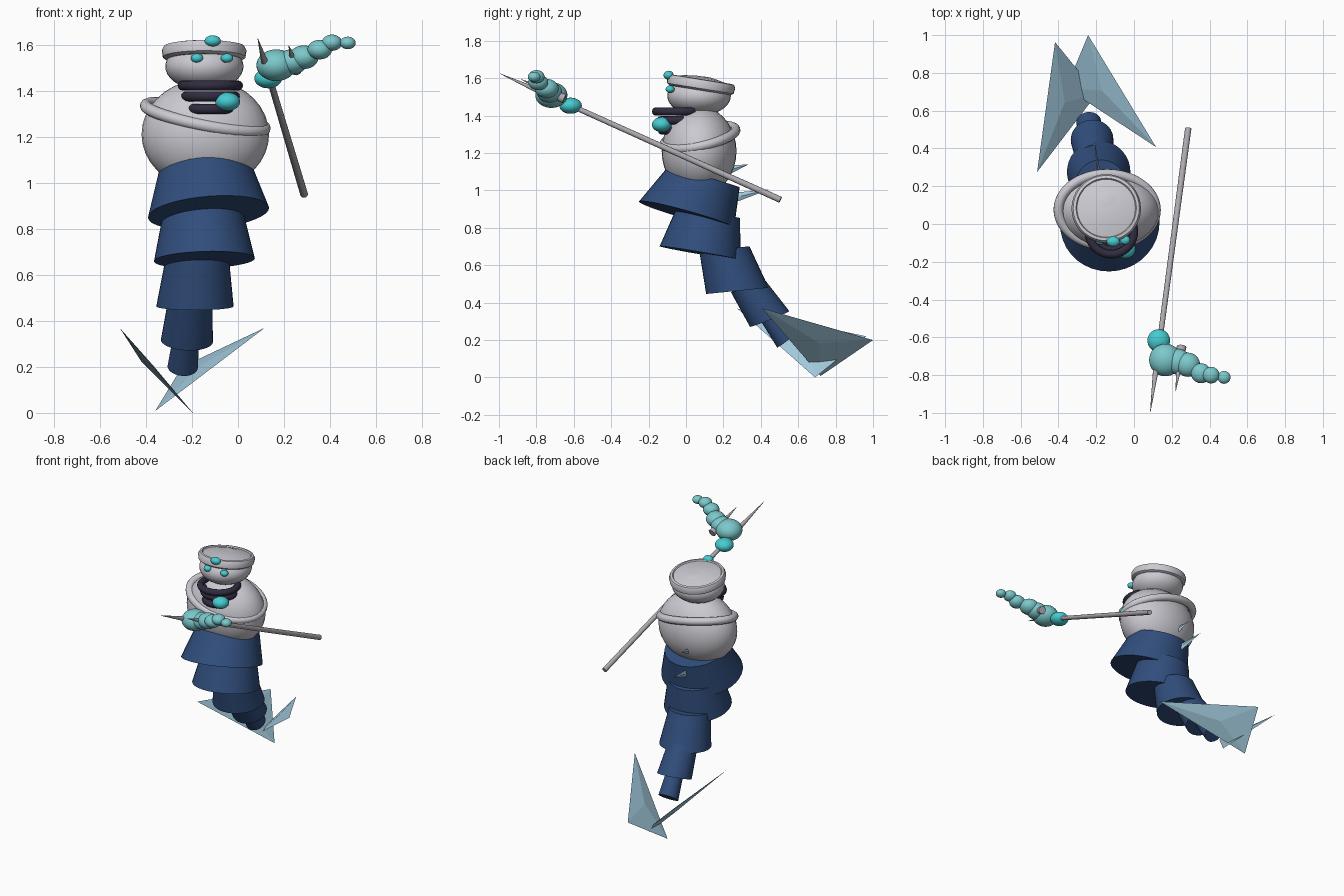
import bpy, bmesh, math
from mathutils import Vector

cube = bpy.data.objects.get("Cube")
if cube:
    bpy.data.objects.remove(cube, do_unlink=True)


def material(name, rgb):
    m = bpy.data.materials.new(name)
    m.use_nodes = True
    m.diffuse_color = (*rgb, 1)
    bsdf = next(n for n in m.node_tree.nodes if n.type == 'BSDF_PRINCIPLED')
    bsdf.inputs["Base Color"].default_value = (*rgb, 1)
    return m


PALE = material("pale_grey", (0.6, 0.59, 0.64))
STEEL = material("steel_grey", (0.42, 0.4, 0.43))
NAVY = material("navy_blue", (0.03, 0.075, 0.2))
ICE = material("ice_blue", (0.37, 0.6, 0.74))
PLUM = material("dark_plum", (0.03, 0.025, 0.05))
AQUA = material("bright_aqua", (0.06, 0.6, 0.64))
TEAL = material("soft_teal", (0.2, 0.58, 0.6))


def finish(bm, name, mat, smooth=True):
    bmesh.ops.recalc_face_normals(bm, faces=bm.faces)
    me = bpy.data.meshes.new(name)
    bm.to_mesh(me)
    bm.free()
    me.materials.append(mat)
    ob = bpy.data.objects.new(name, me)
    bpy.context.collection.objects.link(ob)
    if smooth:
        bpy.ops.object.select_all(action='DESELECT')
        ob.select_set(True)
        bpy.context.view_layer.objects.active = ob
        bpy.ops.object.shade_smooth_by_angle(angle=math.radians(40))
    return ob


def ball(name, centre, radii, mat):
    bm = bmesh.new()
    bmesh.ops.create_uvsphere(bm, u_segments=32, v_segments=18, radius=1)
    bmesh.ops.scale(bm, vec=radii, verts=bm.verts)
    bmesh.ops.translate(bm, vec=centre, verts=bm.verts)
    return finish(bm, name, mat)


def loft(name, rings, mat, sides=36):
    """Skin circles given as (centre, radius, normal), with closed ends."""
    bm = bmesh.new()
    loops = []
    for centre, radius, normal in rings:
        turn = Vector((0, 0, 1)).rotation_difference(Vector(normal))
        loop = []
        for i in range(sides):
            a = math.tau * i / sides
            p = Vector((math.cos(a), math.sin(a), 0)) * radius
            loop.append(bm.verts.new(Vector(centre) + turn @ p))
        loops.append(loop)
    for low, high in zip(loops, loops[1:]):
        for i in range(sides):
            j = (i + 1) % sides
            bm.faces.new((low[i], low[j], high[j], high[i]))
    bm.faces.new(loops[0][::-1])
    bm.faces.new(loops[-1])
    return finish(bm, name, mat)


def tube(name, points, radius, mat, cyclic=False):
    cu = bpy.data.curves.new(name, 'CURVE')
    cu.dimensions = '3D'
    cu.bevel_depth = radius
    cu.bevel_resolution = 4
    cu.use_fill_caps = True
    sp = cu.splines.new('POLY')
    sp.points.add(len(points) - 1)
    for p, co in zip(sp.points, points):
        p.co = (*co, 1)
    sp.use_cyclic_u = cyclic
    sp.use_smooth = True
    cu.materials.append(mat)
    ob = bpy.data.objects.new(name, cu)
    bpy.context.collection.objects.link(ob)
    return ob


def blade(name, corners, thickness, mat):
    """Triangular fin, thickest in the middle."""
    bm = bmesh.new()
    a, b, c = (Vector(p) for p in corners)
    n = (b - a).cross(c - a).normalized() * thickness
    v = [bm.verts.new(p) for p in (a, b, c)]
    for side in (n, -n):
        peak = bm.verts.new((a + b + c) / 3 + side)
        for i in range(3):
            bm.faces.new((v[i], v[(i + 1) % 3], peak))
    return finish(bm, name, mat, False)


# Torso, head and sash
ball("torso", (-0.142, 0.07, 1.21), (0.277, 0.2, 0.24), PALE)
ball("head", (-0.146, 0.07, 1.505), (0.17, 0.17, 0.105), PALE)
sash = []
for i in range(64):
    a = math.tau * i / 64
    x, y = 0.258 * math.cos(a), 0.19 * math.sin(a)
    sash.append((-0.142 + x, 0.075 + y, 1.285 - 0.19 * x + 0.2 * y))
tube("sash", sash, 0.026, PALE, True)

# Cap, tipped back
tilt = Vector((0, 0.16, 1)).normalized()
profile = [(0.165, -0.03), (0.18, -0.02), (0.184, 0.01), (0.175, 0.027),
           (0.16, 0.03), (0.155, 0.022), (0.1, 0.036), (0.04, 0.044), (0.01, 0.045)]
loft("cap", [(Vector((-0.147, 0.08, 1.565)) + tilt * h, r, tilt)
             for r, h in profile], PALE)

# Eyes and jewels
for name, x in (("right_eye", -0.178), ("left_eye", -0.048)):
    ball(name, (x, -0.085, 1.541), (0.027, 0.024, 0.02), AQUA)
ball("cap_jewel", (-0.11, -0.093, 1.616), (0.035, 0.027, 0.024), AQUA)
ball("chest_jewel", (-0.045, -0.13, 1.352), (0.054, 0.052, 0.04), AQUA)

# Neck bands, open at the back
for i, (r, y, z) in enumerate([(0.12, -0.04, 1.422), (0.106, -0.03, 1.375),
                               (0.088, -0.04, 1.32), (0.03, -0.07, 1.258)]):
    arc = []
    for k in range(33):
        a = math.radians(140 + 260 * k / 32)
        arc.append((-0.12 + r * math.cos(a), y + r * math.sin(a), z))
    tube(f"neck_band_{i + 1}", arc, 0.022, PLUM)

# Tail segments: bottom centre, radius, normal, then top
segments = [
    ((-0.128, 0.003, 0.87), 0.264, (-0.085, 0.28, 1),
     (-0.14, 0.094, 1.07), 0.2, (-0.03, 0.28, 1)),
    ((-0.146, 0.075, 0.665), 0.219, (-0.03, 0.17, 1),
     (-0.152, 0.12, 0.88), 0.172, (-0.03, 0.17, 1)),
    ((-0.187, 0.275, 0.463), 0.168, (0, -0.1, 1),
     (-0.176, 0.205, 0.69), 0.135, (0, -0.08, 1)),
    ((-0.222, 0.447, 0.313), 0.113, (0.05, -0.4, 1),
     (-0.207, 0.33, 0.49), 0.096, (0.05, -0.4, 1)),
    ((-0.24, 0.54, 0.2), 0.066, (0.08, -0.75, 1),
     (-0.225, 0.445, 0.335), 0.056, (0.08, -0.75, 1)),
]
for i, (c0, r0, n0, c1, r1, n1) in enumerate(segments):
    loft(f"tail_segment_{i + 1}", [(c0, r0, n0), (c1, r1, n1)], NAVY)

# Tail flukes and back spines
blade("left_fluke", [(0.117, 0.407, 0.37), (-0.243, 1.0, 0.2), (-0.36, 0.72, 0.008)], 0.012, ICE)
blade("right_fluke", [(-0.513, 0.275, 0.368), (-0.418, 0.963, 0.22), (-0.196, 0.69, 0)], 0.012, ICE)
blade("upper_spine", [(-0.2, 0.337, 1.14), (-0.18, 0.2, 1.13), (-0.18, 0.2, 1.07)], 0.008, ICE)
blade("lower_spine", [(-0.21, 0.445, 1.005), (-0.18, 0.22, 0.985), (-0.18, 0.22, 0.92)], 0.008, ICE)

# Spear with a second prong
butt, tip = Vector((0.287, 0.505, 0.95)), Vector((0.086, -0.995, 1.625))
axis = tip - butt
loft("spear_shaft", [(butt, 0.017, axis), (butt.lerp(tip, 0.76), 0.014, axis)], STEEL, 16)
loft("spear_point", [(butt.lerp(tip, 0.74), 0.026, axis), (tip, 0.001, axis)], STEEL, 16)
prong = Vector((0.252, -0.65, 1.49))
loft("spear_prong", [(prong, 0.026, axis), (prong + axis * 0.155, 0.001, axis)], STEEL, 16)

# Floating arm of shrinking beads
ball("hand_jewel", (0.131, -0.617, 1.453), (0.06, 0.06, 0.043), AQUA)
beads = [(0.166, -0.72, 1.51, 0.086), (0.235, -0.73, 1.525, 0.068),
         (0.286, -0.745, 1.545, 0.064), (0.355, -0.79, 1.578, 0.053),
         (0.408, -0.8, 1.608, 0.044), (0.477, -0.812, 1.607, 0.034)]
for i, (x, y, z, r) in enumerate(beads):
    ball(f"arm_bead_{i + 1}", (x, y, z), (r, r, r * 0.8), TEAL)
